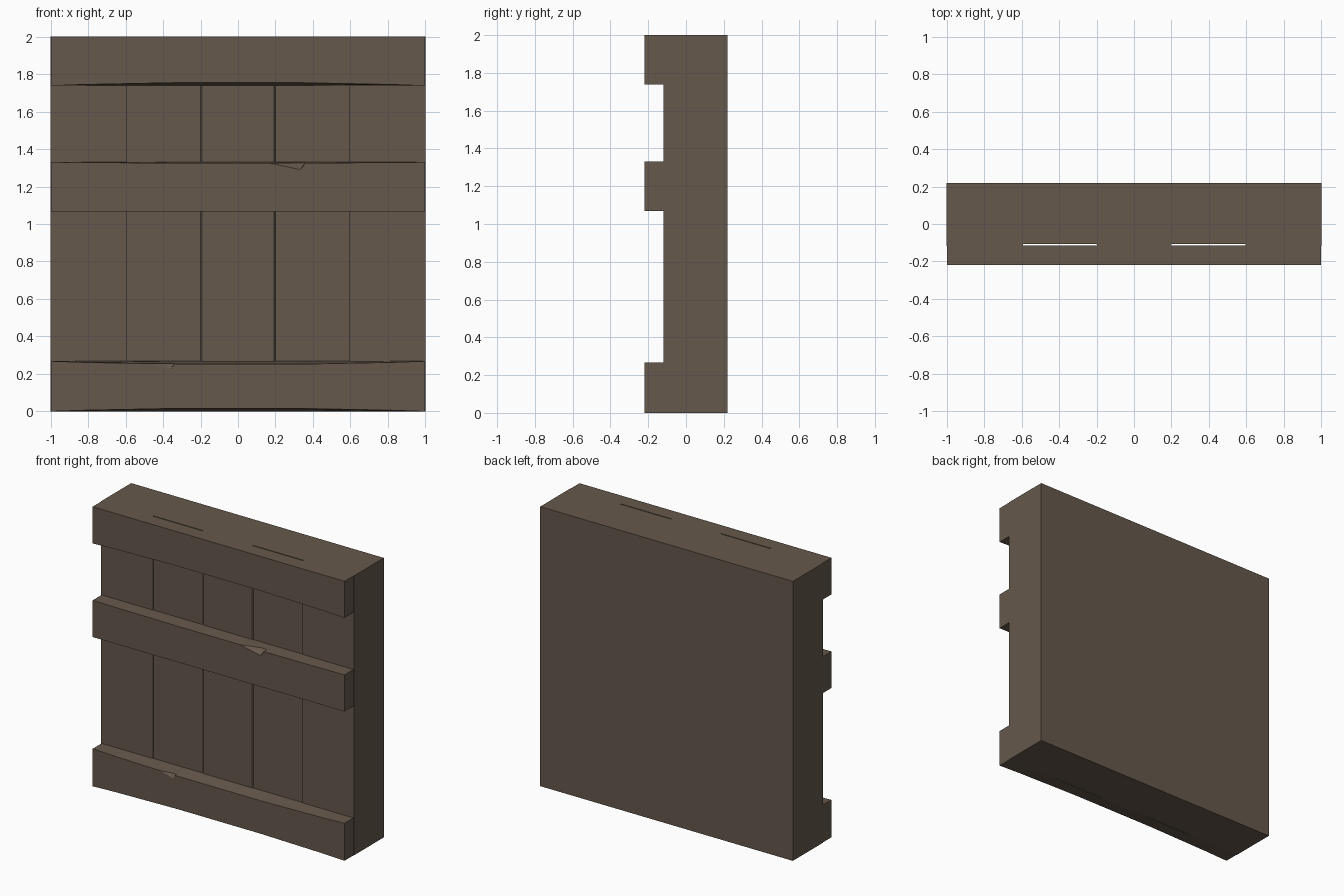
import bpy, bmesh

if "Cube" in bpy.data.objects:
    bpy.data.objects.remove(bpy.data.objects["Cube"])

wood = bpy.data.materials.new("weathered_brown_wood")
wood.diffuse_color = (0.13, 0.098, 0.07, 1)
wood.use_nodes = True
wood.node_tree.nodes["Principled BSDF"].inputs["Base Color"].default_value = wood.diffuse_color


def make_object(name, bm):
    bmesh.ops.recalc_face_normals(bm, faces=bm.faces[:])
    me = bpy.data.meshes.new(name)
    bm.to_mesh(me)
    bm.free()
    me.materials.append(wood)
    ob = bpy.data.objects.new(name, me)
    bpy.context.collection.objects.link(ob)
    return ob


# Planked wall: plan outline extruded upward, second and fourth planks set back
F, R = -0.118, -0.108
outline = [(-1, 0.22), (-1, F), (-0.592, F), (-0.592, R), (-0.2, R), (-0.192, F),
           (0.192, F), (0.2, R), (0.595, R), (0.595, F), (1, F), (1, 0.22)]
bm = bmesh.new()
face = bm.faces.new([bm.verts.new((x, y, 0)) for x, y in outline])
ext = bmesh.ops.extrude_face_region(bm, geom=[face])
bmesh.ops.translate(bm, vec=(0, 0, 2),
                    verts=[v for v in ext["geom"] if isinstance(v, bmesh.types.BMVert)])
make_object("planked_wall", bm)


# Rail: straight back edges, front edges worn hollow towards the middle
def rail(name, z0, z1, rise, dip):
    bm = bmesh.new()
    rings = []
    for x, k in [(-0.997, 0), (-0.82, 0.4), (-0.33, 1), (0.33, 1), (0.82, 0.4), (0.997, 0)]:
        rings.append([bm.verts.new(p) for p in (
            (x, -0.22, z0 + rise * k), (x, -0.22, z1 - dip * k),
            (x, -0.115, z1), (x, -0.115, z0))])
    for a, b in zip(rings, rings[1:]):
        for i in range(4):
            j = (i + 1) % 4
            bm.faces.new((a[i], a[j], b[j], b[i]))
    bm.faces.new(rings[0])
    bm.faces.new(rings[-1])
    return make_object(name, bm)


# Chip: wedge cut from the front top edge of a rail
def chip(ob, x0, x1, x2, z_low, z_top, y_back):
    bm = bmesh.new()
    z_up = z_top + 0.03
    pts = [(x0, -0.221, z_top), (x1, -0.221, z_low), (x2, -0.221, z_top),
           (x1 - 0.02, y_back, z_top), (x2, y_back, z_top)]
    pts += [(x0, -0.25, z_up), (x2, -0.25, z_up), (x2, y_back, z_up),
            (x0, -0.22, z_up), (x1, -0.25, z_low - 0.01)]
    verts = [bm.verts.new(p) for p in pts]
    hull = bmesh.ops.convex_hull(bm, input=verts)
    loose = [v for v in bm.verts if not v.link_faces]
    bmesh.ops.delete(bm, geom=loose, context="VERTS")
    cutter = make_object(ob.name + "_chip_cutter", bm)
    cutter.hide_render = True
    cutter.hide_set(True)
    mod = ob.modifiers.new("chip", "BOOLEAN")
    mod.operation = "DIFFERENCE"
    mod.solver = "EXACT"
    mod.object = cutter


rail("top_rail", 1.738, 2.0, 0.016, 0.0)
middle = rail("middle_rail", 1.068, 1.33, 0.0, 0.005)
bottom = rail("bottom_rail", 0.0, 0.268, 0.016, 0.016)
chip(middle, 0.14, 0.33, 0.36, 1.29, 1.33, -0.18)
chip(bottom, -0.47, -0.36, -0.34, 0.225, 0.256, -0.205)
